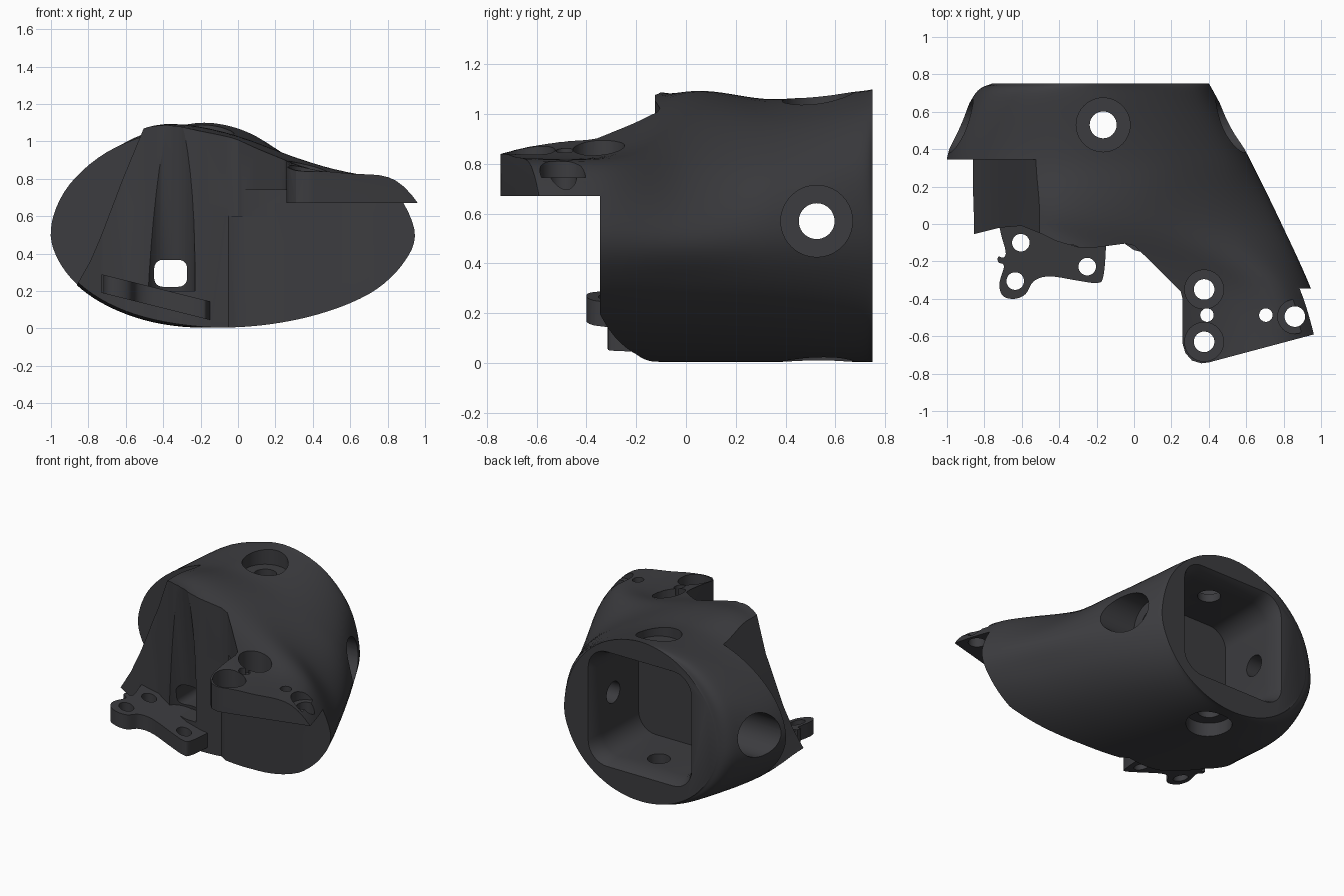
import bpy, bmesh, math

if "Cube" in bpy.data.objects:
    bpy.data.objects.remove(bpy.data.objects["Cube"])

mat = bpy.data.materials.new("dark_plastic")
mat.diffuse_color = (0.045, 0.045, 0.05, 1)
mat.use_nodes = True
mat.node_tree.nodes["Principled BSDF"].inputs["Base Color"].default_value = mat.diffuse_color


def catmull(pts, steps, closed=False):
    """Smooth a list of tuples through its points."""
    n, out = len(pts), []
    for i in range(n if closed else n - 1):
        if closed:
            p = [pts[(i + k) % n] for k in (-1, 0, 1, 2)]
        else:
            p = [pts[min(max(i + k, 0), n - 1)] for k in (-1, 0, 1, 2)]
        for s in range(steps):
            t = s / steps
            out.append(tuple(0.5 * (2 * b + (c - a) * t + (2 * a - 5 * b + 4 * c - d) * t * t
                                    + (3 * b - a - 3 * c + d) * t ** 3) for a, b, c, d in zip(*p)))
    if not closed:
        out.append(tuple(pts[-1]))
    return out


def loft(name, rings):
    """Closed solid through rings of 3D points."""
    bm = bmesh.new()
    rows = [[bm.verts.new(p) for p in r] for r in rings]
    n = len(rows[0])
    for a, b in zip(rows, rows[1:]):
        for i in range(n):
            j = (i + 1) % n
            bm.faces.new((a[i], a[j], b[j], b[i]))
    bm.faces.new(rows[0])
    bm.faces.new(rows[-1])
    bmesh.ops.recalc_face_normals(bm, faces=bm.faces)
    me = bpy.data.meshes.new(name)
    bm.to_mesh(me)
    bm.free()
    ob = bpy.data.objects.new(name, me)
    bpy.context.collection.objects.link(ob)
    return ob


def prism(name, pts, lo, hi, axis="z"):
    place = {"z": lambda p, h: (p[0], p[1], h),
             "y": lambda p, h: (p[0], h, p[1]),
             "x": lambda p, h: (h, p[0], p[1])}[axis]
    return loft(name, [[place(p, h) for p in pts] for h in (lo, hi)])


def circle(cx, cy, r, n=40):
    return [(cx + r * math.cos(2 * math.pi * i / n), cy + r * math.sin(2 * math.pi * i / n)) for i in range(n)]


def rounded_rect(cx, cy, hx, hy, r, seg=8):
    pts = []
    for k, (sx, sy) in enumerate(((1, 1), (-1, 1), (-1, -1), (1, -1))):
        for i in range(seg + 1):
            a = math.pi / 2 * (k + i / seg)
            pts.append((cx + sx * (hx - r) + r * math.cos(a), cy + sy * (hy - r) + r * math.sin(a)))
    return pts


def cut(ob, cutter):
    mod = ob.modifiers.new("cut", "BOOLEAN")
    mod.operation, mod.solver, mod.object = "DIFFERENCE", "EXACT", cutter
    dg = bpy.context.evaluated_depsgraph_get()
    me = bpy.data.meshes.new_from_object(ob.evaluated_get(dg))
    ob.modifiers.clear()
    ob.data = me
    bpy.data.objects.remove(cutter)


def finish(ob):
    ob.data.materials.clear()
    ob.data.materials.append(mat)
    bpy.ops.object.select_all(action="DESELECT")
    ob.select_set(True)
    bpy.context.view_layer.objects.active = ob
    bpy.ops.object.shade_smooth_by_angle(angle=math.radians(32))


# palm body: (y, left x, right x, upper profile points), elliptical underside
MID = 0.53
sections = [
    (0.75, -0.76, 0.40, [(-.68, .81), (-.47, 1.02), (-.18, 1.10), (.11, 1.02), (.32, .81)]),
    (0.68, -0.86, 0.44, [(-.78, .81), (-.55, 1.02), (-.20, 1.09), (.12, 1.01), (.36, .81)]),
    (0.35, -1.00, 0.615, [(-.90, .77), (-.65, .97), (-.30, 1.06), (.13, .98), (.48, .77)]),
    (0.0, -1.00, 0.78, [(-.85, .85), (-.60, 1.03), (-.33, 1.09), (.08, 1.00), (.52, .79)]),
    (-0.35, -1.00, 0.945, [(-.70, 1.0), (-.33, 1.16), (.10, .96), (.45, .84), (.78, .79)]),
    (-0.8, -1.00, 1.11, [(-.60, .86), (-.20, .85), (.25, .83), (.58, .835), (.87, .79)]),
]
rings = []
for y, xl, xr, top in sections:
    c, rx = (xl + xr) / 2, (xr - xl) / 2
    low = [(c + rx * math.cos(math.pi * k / 8), MID - (MID - 0.005) * math.sin(math.pi * k / 8)) for k in range(9)]
    ring = catmull([low[-1]] + top + low[:-1], 6, closed=True)
    rings.append([v for p in ring for v in (p[0], y, p[1])])
rows = [[tuple(r[i:i + 3]) for i in range(0, len(r), 3)] for r in catmull(rings, 10)]
palm = loft("palm_body", rows)

# sloped left side in front of the rear flange
cut(palm, prism("left_cut", [(-.5, 1.4), (-.5, 1.08), (-.62, .79), (-.73, .5), (-.79, .36), (-.88, .2),
                             (-1.4, 0), (-1.6, 1.4)], -1.5, 0.345, "y"))
# front face: lower part set back under the shelf, upper part follows the shelf outline
front = [(-1.5, -1.5), (-1.5, -.055), (-.86, -.055), (-.72, -.02), (-.6, -.01), (-.5, -.05), (-.42, -.09),
         (-.3, -.125), (-.2, -.125), (-.05, -.105)]
cut(palm, prism("lower_front_cut", front + [(0, -.14), (.25, -.2), (.5, -.28), (.72, -.345), (1.5, -.345),
                                            (1.5, -1.5)], -1, 0.67))
cut(palm, prism("upper_front_cut", front + [(0, -.115), (.1, -.21), (.22, -.33), (.25, -.36), (.26, -.40),
                                            (.26, -.64), (.275, -.69), (.31, -.73), (.36, -.745), (.40, -.74),
                                            (1.0, -.58), (1.5, -.45), (1.5, -1.5)], 0.6, 2))
cut(palm, prism("under_shelf_cut", [(0, -.135), (.258, -.205), (.258, -.6), (0, -.6)], 0.6, 0.74))

# leaning channel down the front
cut(palm, loft("channel", [[(x, y + dy, z) for x, y in circle(-.36, 0, .13)]
                           for dy, z in ((-.255, 1.2), (-.11, .2))]))

# rear socket with flared lip
cut(palm, loft("socket", [[(x, y, z) for x, z in rounded_rect(-.175, .57, .36 * s, .36 * s, .13 * s)]
                          for y, s in ((.25, 1), (.64, 1), (.69, 1.02), (.73, 1.06), (.78, 1.14))]))
cut(palm, prism("slot", rounded_rect(-.36, .295, .088, .072, .045), -.4, .3, "y"))

# cross-drilled screw holes with counterbores
for axis, a, b in (("z", -.165, .53), ("x", .525, .57)):
    cut(palm, prism("hole", circle(a, b, .072), -1.5, 1.5, axis))
for axis, a, b, lo, hi in (("z", -.165, .53, .985, 1.5), ("z", -.165, .53, -.5, .10),
                           ("x", .525, .57, .32, 1.5), ("x", .525, .57, -1.5, -.68)):
    cut(palm, prism("bore", circle(a, b, .144), lo, hi, axis))

# shelf holes: x, y, hole radius, counterbore radius
for x, y, r, bore in ((.375, -.35, .055, .104), (.375, -.63, .055, .104), (.86, -.495, .055, .092),
                      (.39, -.487, .036, 0), (.705, -.487, .036, 0)):
    cut(palm, prism("hole", circle(x, y, r), .6, 1.5))
    if bore:
        cut(palm, prism("bore", circle(x, y, bore), .745, 1.5))
finish(palm)

# tilted three-hole lug at the lower front
outline = catmull([(-.68, .06), (-.685, -.16), (-.725, -.175), (-.725, -.205), (-.695, -.225), (-.72, -.32),
                   (-.70, -.385), (-.64, -.40), (-.58, -.375), (-.535, -.305), (-.45, -.28), (-.30, -.303),
                   (-.20, -.315), (-.165, -.285), (-.15, -.12), (-.15, .06)], 5, closed=True)
lug = prism("mounting_lug", outline, .185, .285)
for v in lug.data.vertices:
    v.co.z -= 0.25 * (v.co.x + .71)
for x, y in ((-.605, -.1), (-.635, -.305), (-.25, -.228)):
    cut(lug, prism("hole", circle(x, y, .047), -1, 1))
finish(lug)
